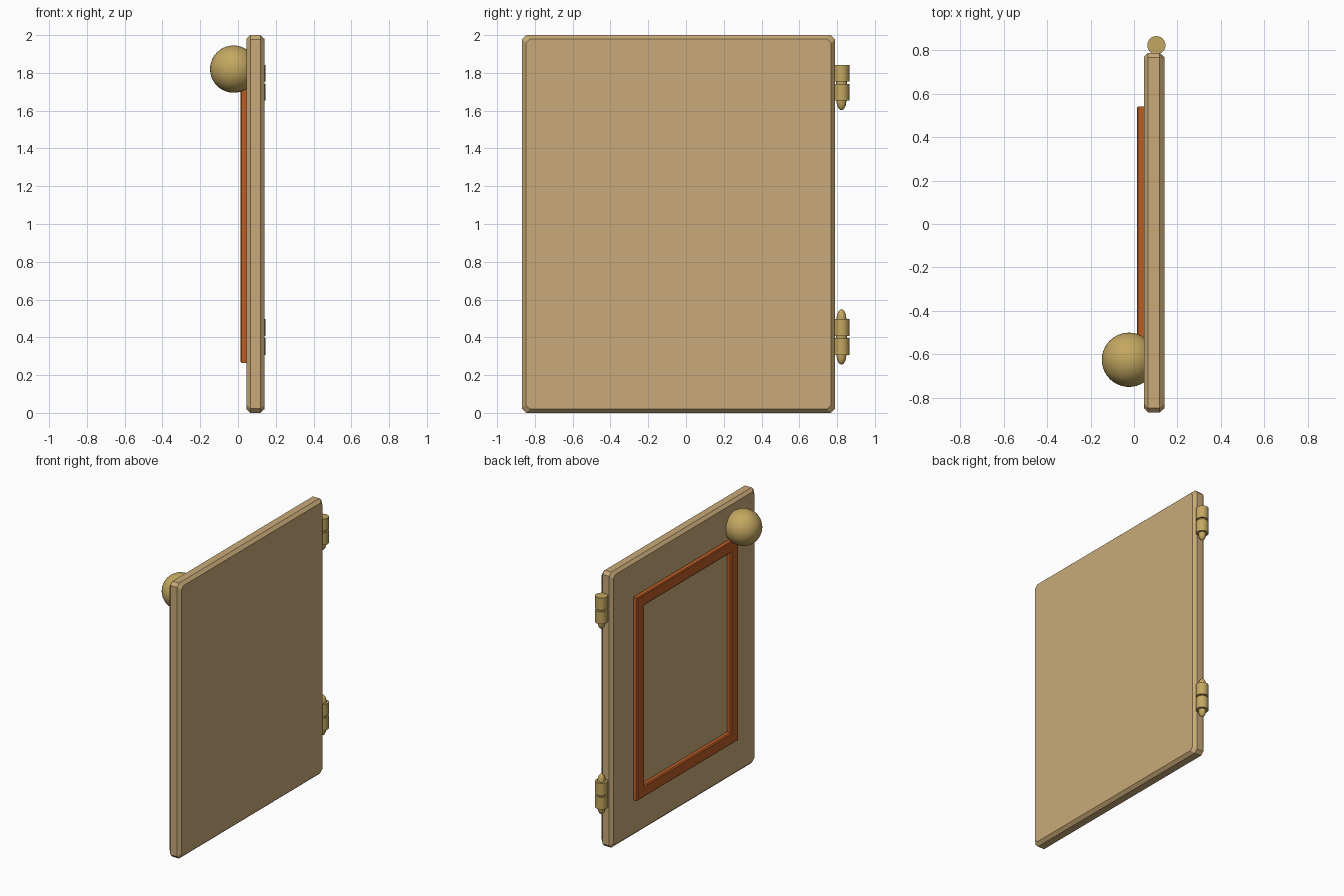
import bpy, bmesh, math
from mathutils import Vector

if "Cube" in bpy.data.objects:
    bpy.data.objects.remove(bpy.data.objects["Cube"])


def material(name, rgb):
    m = bpy.data.materials.new(name)
    m.diffuse_color = (*rgb, 1)
    m.use_nodes = True
    m.node_tree.nodes["Principled BSDF"].inputs["Base Color"].default_value = m.diffuse_color
    return m


TAN = material("pale wood", (0.58, 0.40, 0.19))
RUST = material("rust trim", (0.50, 0.11, 0.018))
BRASS = material("brass", (0.55, 0.39, 0.12))


def finish(name, bm, mat, smooth=False):
    bmesh.ops.recalc_face_normals(bm, faces=bm.faces)
    me = bpy.data.meshes.new(name)
    bm.to_mesh(me)
    bm.free()
    me.materials.append(mat)
    ob = bpy.data.objects.new(name, me)
    bpy.context.collection.objects.link(ob)
    if smooth:
        bpy.ops.object.select_all(action='DESELECT')
        ob.select_set(True)
        bpy.context.view_layer.objects.active = ob
        bpy.ops.object.shade_smooth_by_angle(angle=math.radians(35))
    return ob


# Door panel: chamfered rectangle with smaller, chamfered front and back faces
def outline(x, y0, y1, z0, z1, c):
    return [(x, y0 + c, z0), (x, y1 - c, z0), (x, y1, z0 + c), (x, y1, z1 - c),
            (x, y1 - c, z1), (x, y0 + c, z1), (x, y0, z1 - c), (x, y0, z0 + c)]


bm = bmesh.new()
rings = []
for x, inset in ((0.045, 0.02), (0.065, 0), (0.118, 0), (0.14, 0.02)):
    pts = outline(x, -0.868 + inset, 0.788 - inset, inset, 2 - inset, 0.022)
    rings.append([bm.verts.new(p) for p in pts])
for a, b in zip(rings, rings[1:]):
    for i in range(8):
        j = (i + 1) % 8
        bm.faces.new((a[i], a[j], b[j], b[i]))
bm.faces.new(rings[0])
bm.faces.new(rings[-1])
finish("door_panel", bm, TAN)

# Raised rectangular trim: mitred profile swept around four corners
bm = bmesh.new()
profile = [(0.05, 0), (0.018, 0), (0.013, 0.006), (0.013, 0.076), (0.02, 0.084), (0.05, 0.084)]
Y0, Y1, Z0, Z1 = -0.62, 0.54, 0.265, 1.738
loops = [[bm.verts.new(p) for p in
          ((x, Y0 + d, Z0 + d), (x, Y1 - d, Z0 + d), (x, Y1 - d, Z1 - d), (x, Y0 + d, Z1 - d))]
         for x, d in profile]
for k in range(len(loops)):
    a, b = loops[k], loops[(k + 1) % len(loops)]
    for i in range(4):
        j = (i + 1) % 4
        bm.faces.new((a[i], a[j], b[j], b[i]))
finish("trim_frame", bm, RUST)

# Round knob
bm = bmesh.new()
bmesh.ops.create_uvsphere(bm, u_segments=40, v_segments=24, radius=0.125)
bmesh.ops.translate(bm, verts=bm.verts, vec=Vector((-0.023, -0.625, 1.82)))
finish("knob", bm, BRASS, True)


# Hinges: turned profile of two barrels, a pin groove and pointed finials
def hinge(name, zc, top_finial):
    r, h, tip = 0.042, 0.095, 0.146
    fin = [(0.026 * math.cos(t * math.pi / 12), h + (tip - h) * math.sin(t * math.pi / 12))
           for t in range(6)] + [(0, tip)]
    low = [(rr, -z) for rr, z in reversed(fin)] + [(r, -h), (r, -0.006), (0.03, -0.006)]
    high = [(0.03, 0.006), (r, 0.006), (r, h)] + (fin if top_finial else [(0, h)])
    bm = bmesh.new()
    vs = [bm.verts.new((rr, 0, z)) for rr, z in low + high]
    es = [bm.edges.new(p) for p in zip(vs, vs[1:])]
    bmesh.ops.spin(bm, geom=vs + es, cent=(0, 0, 0), axis=(0, 0, 1),
                   angle=2 * math.pi, steps=24)
    bmesh.ops.remove_doubles(bm, verts=bm.verts, dist=0.0005)
    bmesh.ops.translate(bm, verts=bm.verts, vec=Vector((0.103, 0.823, zc)))
    finish(name, bm, BRASS, True)


hinge("upper_hinge", 1.748, False)
hinge("lower_hinge", 0.402, True)
